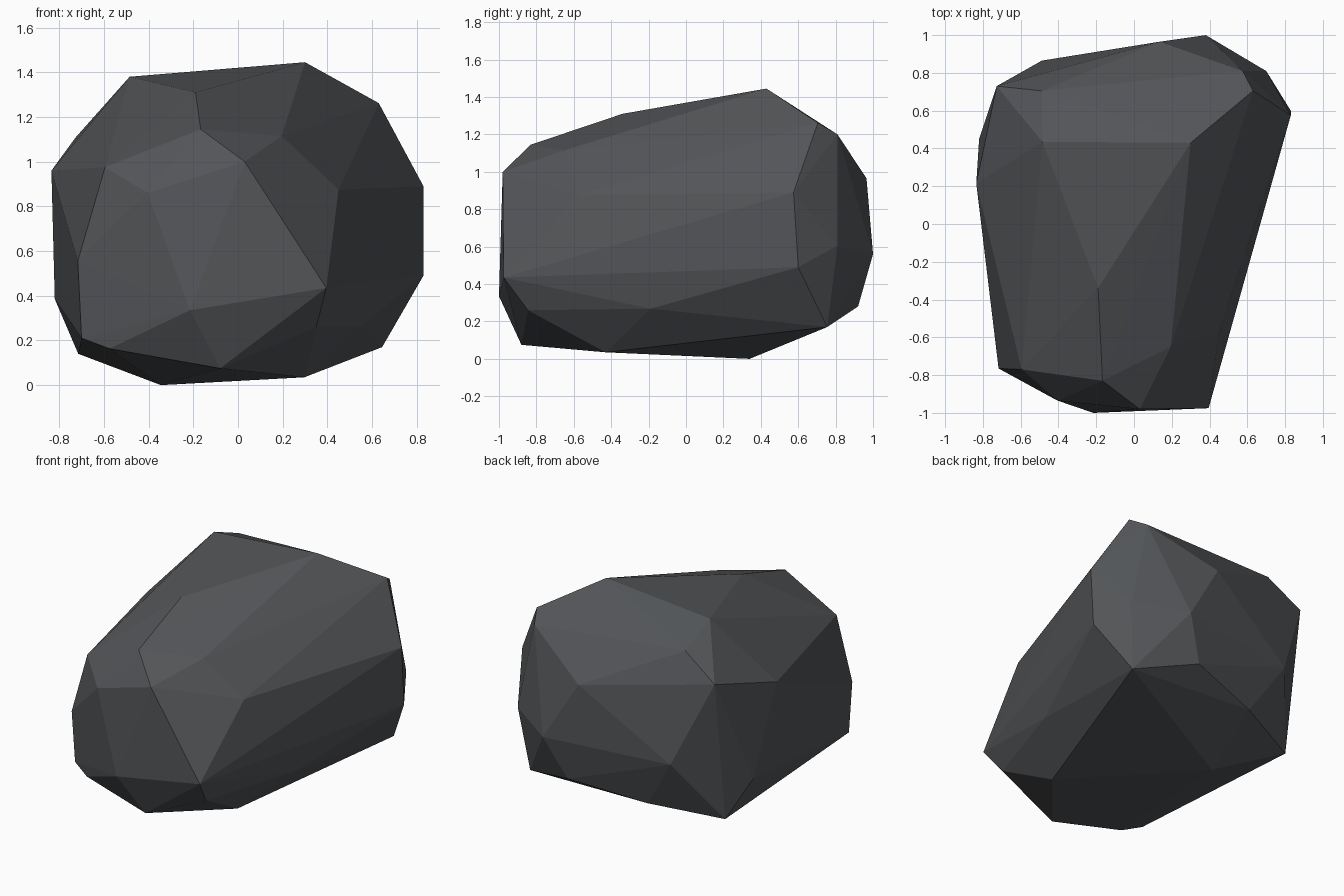
import bpy, bmesh

# Corner points of the faceted boulder, grouped by the side they sit on
top = [(-.485, .435, 1.38), (.30, .43, 1.445), (-.19, -.34, 1.31), (-.167, -.83, 1.145),
       (.195, -.65, 1.115), (-.488, .705, 1.267), (.63, .705, 1.262), (.575, .81, 1.2)]
front = [(.03, -.98, 1.0), (.395, -.975, .435), (-.215, -1.0, .335), (-.405, -.935, .86),
         (-.595, -.77, .975), (-.717, -.765, .555), (.35, -.845, .26)]
right = [(.83, .575, .89), (.83, .60, .49), (.45, -.575, .875), (.56, -.19, .268), (.70, .81, .605)]
left = [(-.82, .45, .385), (-.835, .215, .96), (-.727, .73, 1.108), (-.70, -.753, .21)]
back = [(.38, 1.0, .56), (.135, .965, .965), (-.488, .865, .55), (.247, .92, .28)]
bottom = [(.645, .755, .17), (.297, -.43, .035), (-.345, .34, 0), (-.715, .60, .14),
          (-.08, -.88, .075), (-.575, -.805, .163), (-.265, .79, .20)]

# Boulder: convex hull around the corners, flat shaded
bm = bmesh.new()
for p in top + front + right + left + back + bottom:
    bm.verts.new(p)
hull = bmesh.ops.convex_hull(bm, input=bm.verts[:])
inside = {v for v in hull["geom_interior"] + hull["geom_unused"] if isinstance(v, bmesh.types.BMVert)}
bmesh.ops.delete(bm, geom=list(inside), context='VERTS')
bmesh.ops.recalc_face_normals(bm, faces=bm.faces[:])
mesh = bpy.data.meshes.new("boulder")
bm.to_mesh(mesh)
bm.free()

# Dark slate stone colour
stone = bpy.data.materials.new("dark_slate")
stone.diffuse_color = (.085, .090, .097, 1)
mesh.materials.append(stone)
bpy.context.collection.objects.link(bpy.data.objects.new("boulder", mesh))
